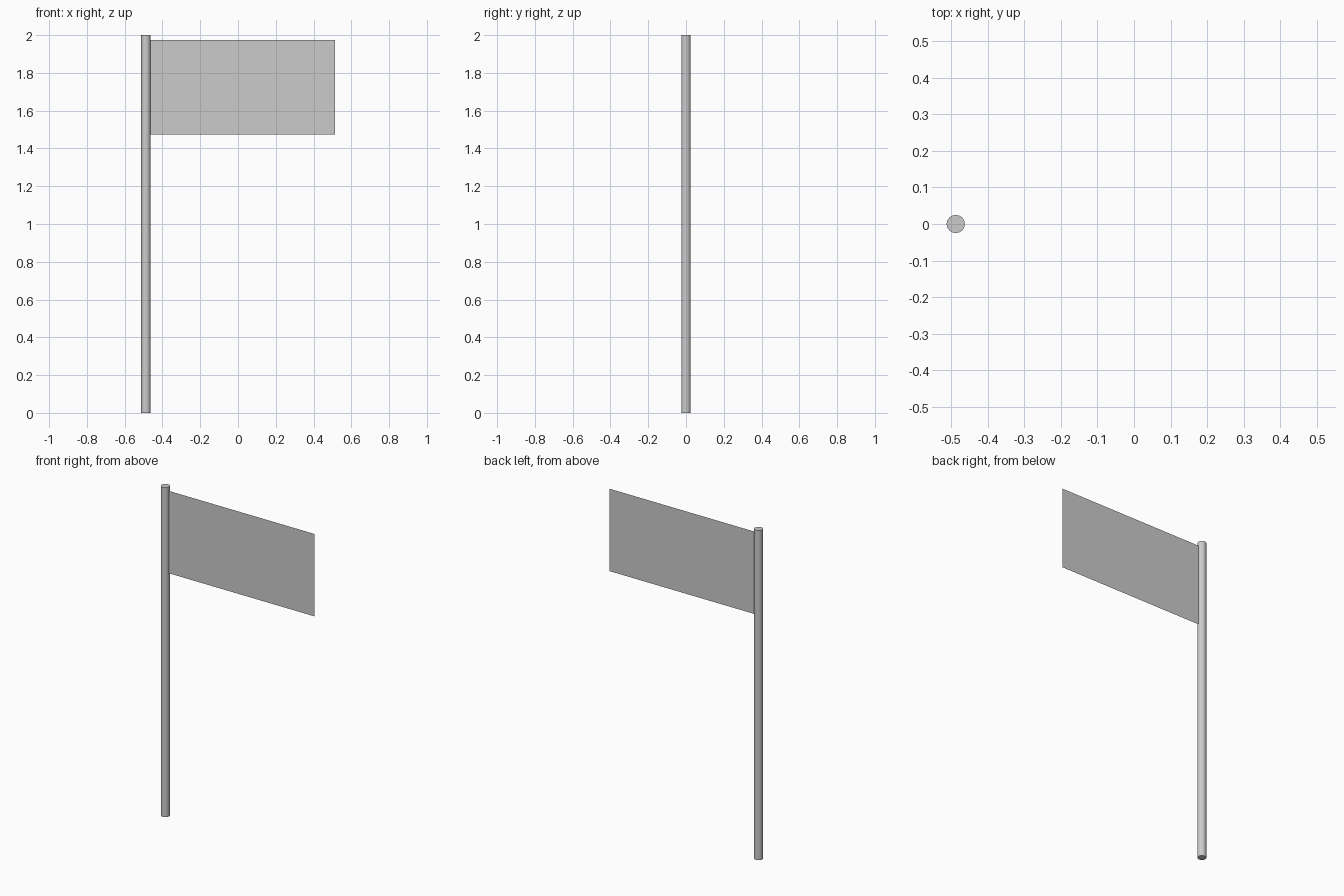
import bpy, math

if "Cube" in bpy.data.objects:
    bpy.data.objects.remove(bpy.data.objects["Cube"])

POLE_X, RADIUS, HEIGHT = -0.4875, 0.025, 2.0
FLAG_W, FLAG_H, FLAG_Z = 1.0, 0.5, 1.725

# Upright round pole
bpy.ops.mesh.primitive_cylinder_add(vertices=16, radius=RADIUS, depth=HEIGHT,
                                    location=(POLE_X, 0, HEIGHT / 2))
pole = bpy.context.object
pole.name = "pole"
bpy.ops.object.shade_smooth_by_angle(angle=math.radians(40))

# Flat single-sheet flag, hung from the pole's axis
bpy.ops.mesh.primitive_plane_add(size=1, location=(POLE_X + FLAG_W / 2, 0, FLAG_Z),
                                 rotation=(math.radians(90), 0, 0))
flag = bpy.context.object
flag.name = "flag"
flag.scale = (FLAG_W, FLAG_H, 1)
bpy.ops.object.transform_apply(location=False, rotation=True, scale=True)
